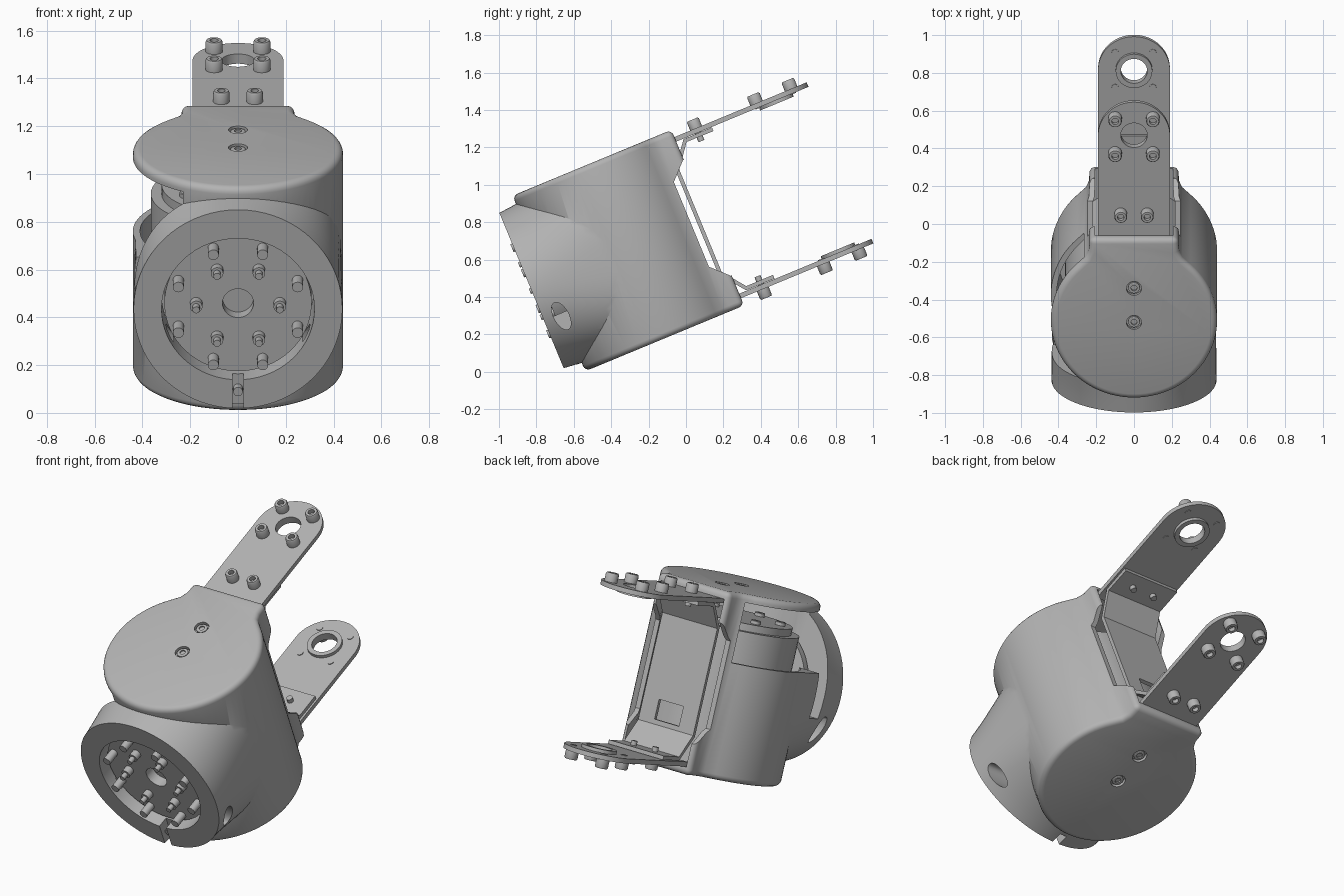
import bpy, bmesh, math
from mathutils import Matrix, Vector

cube = bpy.data.objects.get("Cube")
if cube:
    bpy.data.objects.remove(cube)

grey = bpy.data.materials.new("machined grey")
grey.use_nodes = True
grey.diffuse_color = (0.45, 0.45, 0.45, 1)
grey.node_tree.nodes["Principled BSDF"].inputs["Base Color"].default_value = (0.45, 0.45, 0.45, 1)

# The joint is built upright around its own centre, then tilted as a whole
TILT = Matrix.Translation((0, -0.276, 0.662)) @ Matrix.Rotation(math.radians(22.5), 4, 'X')
UP, FRONT = Vector((0, 0, 1)), Vector((0, -1, 0))
MID = -0.055     # depth of the housing's vertical axis
R = 0.44
parts = []


def finish(name, bm):
    bmesh.ops.remove_doubles(bm, verts=bm.verts, dist=1e-5)
    bmesh.ops.recalc_face_normals(bm, faces=bm.faces)
    me = bpy.data.meshes.new(name)
    bm.to_mesh(me)
    bm.free()
    me.materials.append(grey)
    ob = bpy.data.objects.new(name, me)
    bpy.context.collection.objects.link(ob)
    parts.append(ob)
    return ob


def prism(name, pts, lo, hi, axis='Z'):
    """Extrude a flat outline along z (points are x, y) or along x (points are y, z)."""
    bm = bmesh.new()
    at = (lambda p, h: (p[0], p[1], h)) if axis == 'Z' else (lambda p, h: (h, p[0], p[1]))
    face = bm.faces.new([bm.verts.new(at(p, lo)) for p in pts])
    new = bmesh.ops.extrude_face_region(bm, geom=[face])["geom"]
    shift = at((0, 0), hi - lo)
    bmesh.ops.translate(bm, vec=shift, verts=[v for v in new if isinstance(v, bmesh.types.BMVert)])
    return finish(name, bm)


def box(name, x, y, z):
    return prism(name, [(x[0], y[0]), (x[1], y[0]), (x[1], y[1]), (x[0], y[1])], *z)


def lathe(name, profile, loc, direction=UP, steps=24):
    bm = bmesh.new()
    vs = [bm.verts.new((r, 0, h)) for r, h in profile]
    es = [bm.edges.new(e) for e in zip(vs, vs[1:])]
    bmesh.ops.spin(bm, geom=vs + es, cent=(0, 0, 0), axis=UP, angle=math.tau, steps=steps)
    turn = UP.rotation_difference(direction).to_matrix().to_4x4()
    bm.transform(Matrix.Translation(loc) @ turn)
    return finish(name, bm)


def cylinder(name, r, h, loc, direction=UP, steps=32):
    return lathe(name, [(0, 0), (r, 0), (r, h), (0, h)], loc, direction, steps)


def screw(name, r, h, loc, direction, shank=0.05):
    """Socket head screw with its seat at loc."""
    return lathe(name, [(0, -shank), (r * .5, -shank), (r * .5, 0), (r, 0), (r, h * .85),
                        (r * .88, h), (r * .5, h), (r * .5, h * .5), (0, h * .5)], loc, direction, 20)


def bake(ob):
    dg = bpy.context.evaluated_depsgraph_get()
    me = bpy.data.meshes.new_from_object(ob.evaluated_get(dg))
    ob.modifiers.clear()
    ob.data = me


def combine(ob, others, operation='DIFFERENCE'):
    for other in others:
        mod = ob.modifiers.new("cut", 'BOOLEAN')
        mod.operation, mod.object, mod.solver = operation, other, 'EXACT'
    bake(ob)
    for other in others:
        parts.remove(other)
        bpy.data.objects.remove(other)


def outline(r, tab, back):
    """Round housing outline with a square tab at the back."""
    half = [(tab, back), (tab + .003, .35), (tab + .02, .31)]
    start = math.radians(43)
    for i in range(33):
        t = start + (math.pi - start) * i / 32
        half.append((r * math.sin(t), MID + r * math.cos(t)))
    half[-1] = (0, MID - r)
    return half + [(-x, y) for x, y in reversed(half[:-1])]


# Housing shell with softened rims
shell = prism("housing", outline(R, .235, .425), -.508, .508)
rim = shell.modifiers.new("rim", 'BEVEL')
rim.width, rim.segments, rim.angle_limit = .03, 4, math.radians(60)
bake(shell)

# Front neck, lofted from a round flange into the squarer body
bm = bmesh.new()
rings = []
for i in range(11):
    f = i / 10
    depth, power = -.595 + .47 * f, 2 + .9 * f ** 1.5
    hx, hz = .437 - .004 * f, .45 + .045 * f
    ring = []
    for k in range(72):
        t = math.tau * k / 72
        c, s = math.cos(t), math.sin(t)
        ring.append(bm.verts.new((math.copysign(abs(c) ** (2 / power), c) * hx, depth,
                                  math.copysign(abs(s) ** (2 / power), s) * hz)))
    rings.append(ring)
for a, b in zip(rings, rings[1:]):
    for k in range(72):
        bm.faces.new((a[k], a[k - 1], b[k - 1], b[k]))
bm.faces.new(rings[0])
bm.faces.new(rings[-1])
combine(shell, [finish("neck", bm)], 'UNION')

# Hollow the shell and open its back, side, front bore, slot and neck holes
notch = [(.33, -.245), (.42, -.335), (.7, -.335), (.7, .335), (.42, .335), (.33, .245)]
cutters = [
    prism("cavity", outline(.41, .205, .7), -.465, .465),
    prism("back_cut", notch, -.6, .6, 'X'),
    box("side_cut", (-.6, -.13), (-.43, .3), (.13, .464)),
    box("side_slot", (-.6, -.2), (-.43, -.34), (-.12, .2)),
    cylinder("bore", .32, .3, (0, -.35, 0), FRONT, 64),
    box("flange_slot", (-.022, .022), (-.7, -.53), (-.6, -.25)),
]
for side in (-1, 1):
    hole = cylinder("neck_hole", .04, .3, (0, 0, 0), Vector((1, 0, 0)))
    hole.data.transform(Matrix.Translation((side * .42 - .15, -.5, -.186)) @ Matrix.Rotation(.1, 4, 'X')
                        @ Matrix.Diagonal((1, 1, 2, 1)))
    cutters.append(hole)
    for depth in (MID, .14):
        cutters.append(cylinder("cap_hole", .04, .1, (0, depth, side * .488), UP * side))
combine(shell, cutters)

# Screws sunk in both end caps
for side in (-1, 1):
    for depth in (MID, .14):
        screw("cap_screw", .031, .016, (0, depth, side * .488), UP * side, .03)

# Motor can inside the housing
cylinder("motor", .365, .76, (0, MID, -.46), UP, 64)
cylinder("motor_lid", .32, .04, (0, MID, .30), UP, 48)
for k in range(6):
    t = math.tau * k / 6
    screw("motor_screw", .028, .02, (.25 * math.sin(t), MID + .25 * math.cos(t), .34), UP)

# Output disc with its pins and screws
disc = cylinder("output_disc", .308, .12, (0, -.41, 0), FRONT, 64)
combine(disc, [cylinder("disc_hole", .065, .2, (0, -.47, 0), FRONT)])
for k in range(8):
    t = math.tau * (k + .5) / 8
    cylinder("output_pin", .023, .075, (.27 * math.cos(t), -.53, .27 * math.sin(t)), FRONT, 20)
for k in range(6):
    t = math.tau * k / 6
    lathe("output_screw", [(0, 0), (.026, 0), (.026, .04), (.015, .04), (.015, .075), (0, .075)],
          (.175 * math.cos(t), -.53, .175 * math.sin(t)), FRONT)
cylinder("clamp_pin", .02, .04, (0, -.53, -.385), FRONT, 20)

# Two bracket arms with bossed bearing holes
END = 1.0
for side in (-1, 1):
    up = UP * side
    word = "upper" if side > 0 else "lower"
    arc = [(.19 * math.cos(math.pi * k / 32), END + .19 * math.sin(math.pi * k / 32)) for k in range(33)]
    arm = prism(word + "_arm", [(-.19, .39), (.19, .39)] + arc, *sorted((side * .44, side * .466)))
    boss = cylinder(word + "_boss", .097, .018, (0, END, side * .422), up, 48)
    for ob in (arm, boss):
        combine(ob, [cylinder("bearing_hole", .07, .2, (0, END, side * .35), up, 48)])
    for sx in (-1, 1):
        for sy in (-1, 1):
            screw("arm_screw", .036, .05, (sx * .1, END + sy * .1, side * .466), up, .03)
        screw("lug_screw", .034, .05, (sx * .07, .55, side * .466), up, .075)

# Bent sheet bracket joining both arms across the open back
bm = bmesh.new()
path = [(.63, .427), (.47, .427), (.372, .30), (.372, -.30), (.47, -.427), (.63, -.427)]
left, right = [[bm.verts.new((x, y, z)) for y, z in path] for x in (-.18, .18)]
for i in range(len(path) - 1):
    bm.faces.new((left[i], left[i + 1], right[i + 1], right[i]))
sheet = finish("back_bracket", bm)
thick = sheet.modifiers.new("thickness", 'SOLIDIFY')
thick.thickness, thick.offset = .022, 0
bake(sheet)
combine(sheet, [box("window", (-.08, .08), (.3, .5), (-.27, -.16))])

# Tilt everything and smooth the round surfaces
bpy.ops.object.select_all(action='DESELECT')
for ob in parts:
    ob.matrix_world = TILT
    ob.select_set(True)
bpy.context.view_layer.objects.active = shell
bpy.ops.object.shade_smooth_by_angle(angle=math.radians(32))
